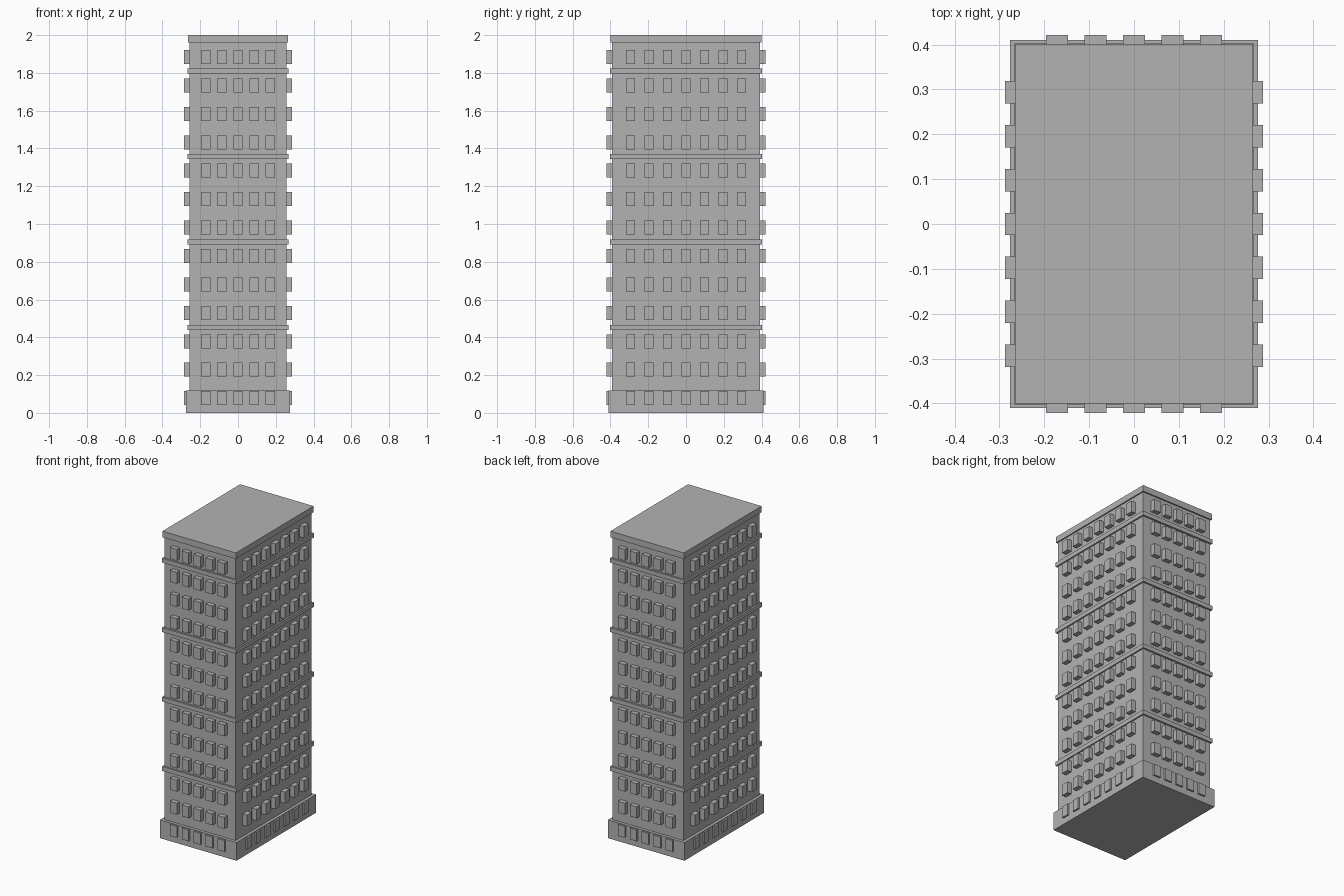
import bpy
import bmesh
from mathutils import Matrix, Vector

cube = bpy.data.objects.get("Cube")
if cube:
    bpy.data.objects.remove(cube, do_unlink=True)

# Single stone colour
stone = bpy.data.materials.new("grey_stone")
stone.use_nodes = True
colour = (0.45, 0.45, 0.45, 1)
stone.diffuse_color = colour
stone.node_tree.nodes["Principled BSDF"].inputs["Base Color"].default_value = colour


def boxes(name, centres, size):
    """One object made of equal boxes at the given centres."""
    bm = bmesh.new()
    for centre in centres:
        matrix = Matrix.Translation(centre) @ Matrix.Diagonal(Vector(size).to_4d())
        bmesh.ops.create_cube(bm, size=1, matrix=matrix)
    mesh = bpy.data.meshes.new(name)
    bm.to_mesh(mesh)
    bm.free()
    mesh.materials.append(stone)
    obj = bpy.data.objects.new(name, mesh)
    bpy.context.collection.objects.link(obj)
    return obj


def slab(name, half_x, half_y, bottom, top):
    return boxes(name, [(0, 0, (bottom + top) / 2)],
                 (2 * half_x, 2 * half_y, top - bottom))


# Main masses
slab("tower_walls", 0.257, 0.391, 0.06, 1.98)
slab("base_plinth", 0.276, 0.41, 0, 0.119)
slab("roof_slab", 0.265, 0.4, 1.96, 2)

# Ledges around the tower, every three floors
for i in range(4):
    z = 0.4525 * (i + 1)
    slab(f"ledge_{i + 1}", 0.267, 0.402, z - 0.014, z + 0.014)

# Projecting window blocks on all four sides
FLOORS = [0.078 + 0.1505 * i for i in range(13)]
WIDTH, HEIGHT, DEPTH = 0.05, 0.074, 0.04
FRONT_X = [0.0858 * i for i in range(-2, 3)]
SIDE_Y = [0.0979 * i for i in range(-3, 4)]
out_x = 0.287 - DEPTH / 2
out_y = 0.421 - DEPTH / 2

for name, sign in (("front", -1), ("back", 1)):
    boxes(f"{name}_windows", [(x, sign * out_y, z) for z in FLOORS for x in FRONT_X],
          (WIDTH, DEPTH, HEIGHT))
for name, sign in (("right", -1), ("left", 1)):
    boxes(f"{name}_windows", [(sign * out_x, y, z) for z in FLOORS for y in SIDE_Y],
          (DEPTH, WIDTH, HEIGHT))
